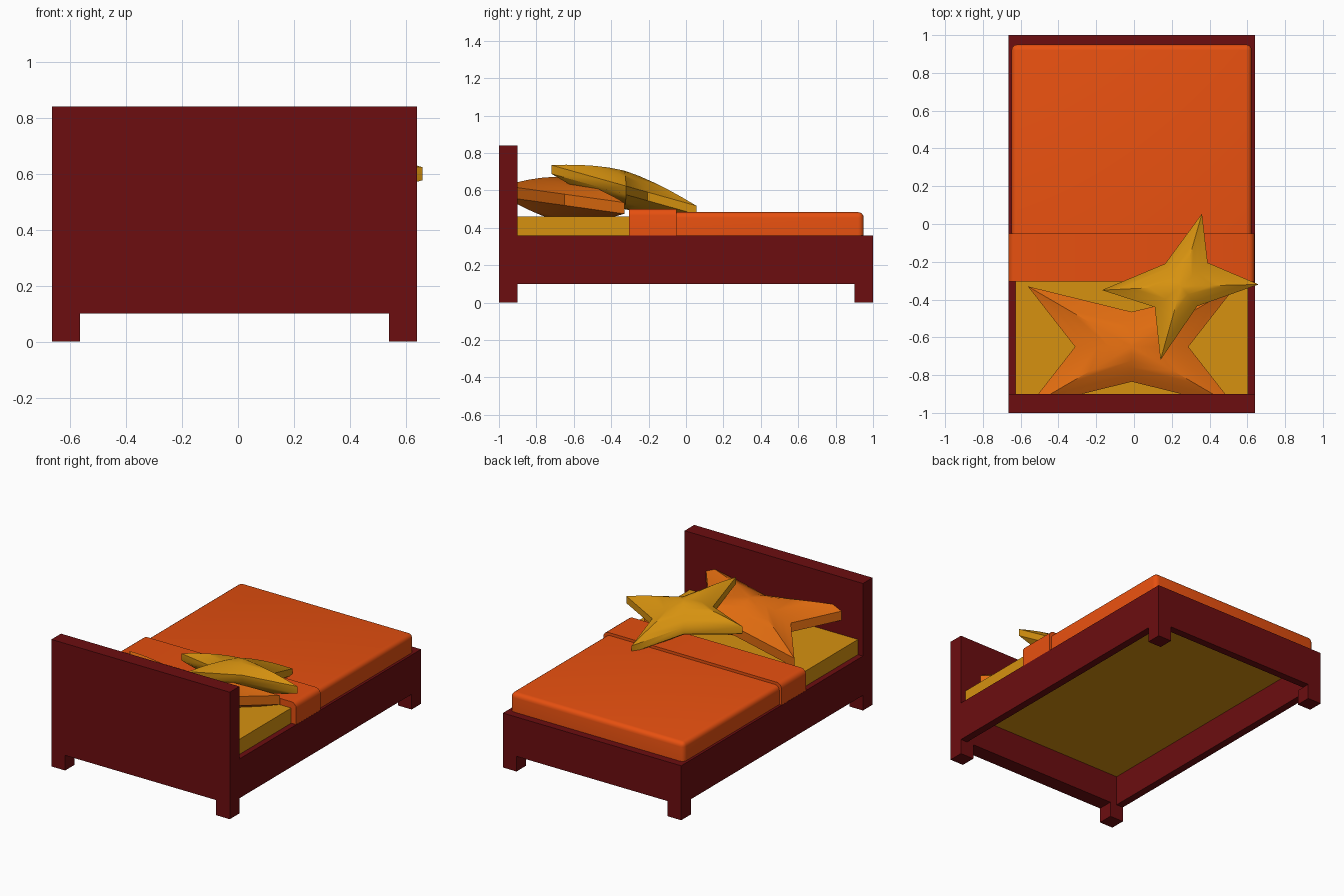
import bpy, bmesh
from math import atan
from mathutils import Matrix, Vector

cube = bpy.data.objects.get("Cube")
if cube:
    bpy.data.objects.remove(cube, do_unlink=True)


def material(name, rgb):
    m = bpy.data.materials.new(name)
    m.use_nodes = True
    m.diffuse_color = (*rgb, 1)
    m.node_tree.nodes["Principled BSDF"].inputs["Base Color"].default_value = (*rgb, 1)
    return m


WOOD = material("dark red wood", (0.15, 0.004, 0.005))
SHEET = material("golden yellow cloth", (0.67, 0.285, 0.005))
COVER = material("red orange cloth", (0.80, 0.08, 0.005))
PILLOW = material("orange cloth", (0.75, 0.15, 0.005))


def finish(name, bm, mat, smooth=False, angle=0.7):
    bmesh.ops.recalc_face_normals(bm, faces=bm.faces[:])
    mesh = bpy.data.meshes.new(name)
    bm.to_mesh(mesh)
    bm.free()
    mesh.materials.append(mat)
    ob = bpy.data.objects.new(name, mesh)
    bpy.context.collection.objects.link(ob)
    if smooth:
        bpy.ops.object.select_all(action='DESELECT')
        ob.select_set(True)
        bpy.context.view_layer.objects.active = ob
        bpy.ops.object.shade_smooth_by_angle(angle=angle)
    return ob


def box(name, x, y, z, mat, radius=0, rounded=None):
    """Box from ranges; edges accepted by the rule are rounded."""
    bm = bmesh.new()
    bmesh.ops.create_cube(bm, size=1)
    for v in bm.verts:
        v.co = Vector([(r[0] + r[1]) / 2 + c * (r[1] - r[0])
                       for r, c in zip((x, y, z), v.co)])
    if radius:
        edges = [e for e in bm.edges if rounded(e.verts[0].co, e.verts[1].co)]
        bmesh.ops.bevel(bm, geom=edges, offset=radius, segments=4,
                        profile=0.5, affect='EDGES')
    return finish(name, bm, mat, radius > 0)


def star(name, outline, centre, slope, rim, puff, mat):
    """Puffed four-pointed cushion: rings shrink from the rim to the crown."""
    bm = bmesh.new()
    cx, cy, cz = centre
    n = len(outline)
    steps = (1, 0.8, 0.6, 0.4, 0.2)
    outer = []
    for side in (1, -1):
        rings = []
        for s in steps:
            h = side * (rim + puff * (1 - s ** 1.6))
            rings.append([bm.verts.new(((px - cx) * s, (py - cy) * s, h))
                          for px, py in outline])
        crown = bm.verts.new((0, 0, side * (rim + puff)))
        for a, b in zip(rings, rings[1:]):
            for i in range(n):
                j = (i + 1) % n
                bm.faces.new((a[i], a[j], b[j], b[i]))
        for i in range(n):
            bm.faces.new((rings[-1][i], rings[-1][(i + 1) % n], crown))
        outer.append(rings[0])
    for i in range(n):
        j = (i + 1) % n
        bm.faces.new((outer[0][i], outer[0][j], outer[1][j], outer[1][i]))
    # lean the cushion along y, keeping its plan outline
    for v in bm.verts:
        v.co.z += slope * v.co.y
    bmesh.ops.transform(bm, matrix=Matrix.Translation(centre), verts=bm.verts[:])
    return finish(name, bm, mat, True, 0.75)


# Bed frame
L, R = -0.665, 0.64
LEG, RAIL = 0.1, 0.05
box("headboard", (L, R), (-1, -0.9), (LEG, 0.84), WOOD)
box("foot_rail", (L, R), (1 - RAIL, 1), (LEG, 0.36), WOOD)
box("right_rail", (L, L + RAIL), (-0.9, 1 - RAIL), (LEG, 0.36), WOOD)
box("left_rail", (R - RAIL, R), (-0.9, 1 - RAIL), (LEG, 0.36), WOOD)
for side, x in (("right", (L, L + LEG)), ("left", (R - LEG, R))):
    for end, y in (("front", (-1, -0.9)), ("back", (0.9, 1))):
        box(f"{end}_{side}_leg", x, y, (0, LEG), WOOD)

# Mattress and bedding
box("mattress", (-0.628, 0.603), (-0.9, 0.93), (0.3, 0.46), SHEET)
box("blanket", (-0.648, 0.623), (-0.2, 0.95), (0.33, 0.484), COVER, 0.03,
    lambda a, b: max(a.z, b.z) > 0.4 and max(a.y, b.y) > 0)
box("folded_blanket", (-0.664, 0.639), (-0.305, -0.05), (0.345, 0.502), COVER, 0.035,
    lambda a, b: min(a.z, b.z) > 0.4 and abs(a.y - b.y) > 0.1)

# Large star pillow, mirrored about its centre
mx, my = -0.012, -0.65
quarter = [(0.3, 0), (0.55, 0.32), (0, 0.185), (-0.55, 0.32)]
large = [(mx + a, my + b) for a, b in quarter]
large += [(mx - a, my - b) for a, b in quarter]
star("large_star_pillow", large, (mx, my, 0.55), -0.14, 0.03, 0.09, PILLOW)

# Small star pillow lying across the large one
small = [(0.36, 0.055), (0.39, -0.205), (0.66, -0.32), (0.335, -0.435),
         (0.14, -0.72), (0.11, -0.44), (-0.17, -0.35), (0.165, -0.21)]
star("small_star_pillow", small, (0.25, -0.33, 0.603), -0.28, 0.023, 0.08, SHEET)
